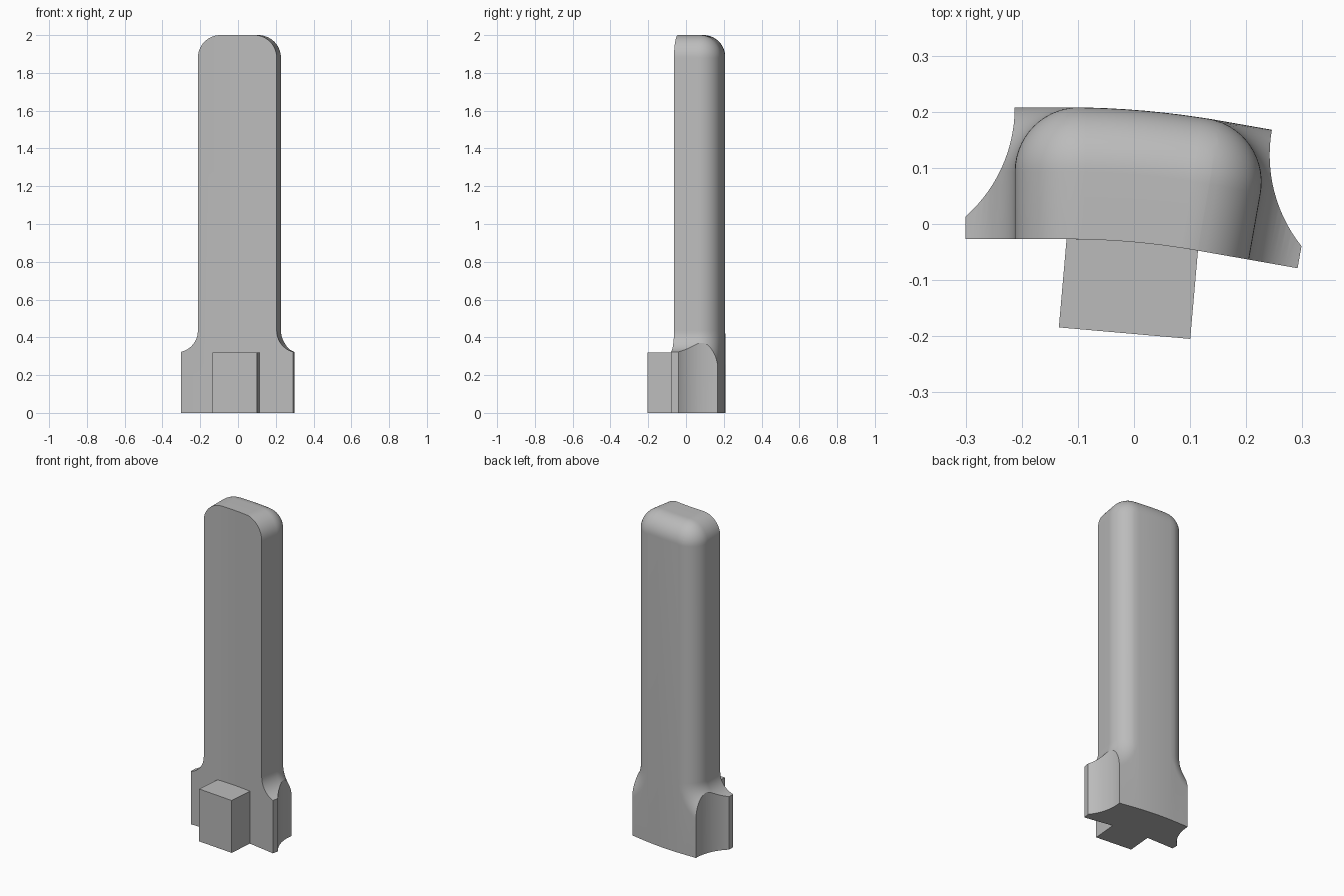
import bpy
import bmesh
from math import sin, cos, pi, sqrt, radians, asin
from mathutils import Matrix, Vector

cube = bpy.data.objects.get("Cube")
if cube:
    bpy.data.objects.remove(cube, do_unlink=True)

# Main dimensions
DEPTH = 0.235        # thickness front to back
COLUMN = 0.21        # half width of column
WING = 0.298         # half width of foot
FOOT_H = 0.32        # height of foot
FLARE = 0.115        # concave radius between column and foot
FILLET = 0.115       # rounding of back edges
TOP_R = 0.12         # rounding of top corners
BEND_HALF = 0.1175   # half length of curved middle
BEND_ANGLE = radians(10)
BEND_R = 2 * BEND_HALF / BEND_ANGLE
STEPS = 14

grey = bpy.data.materials.new("plain_grey")
grey.use_nodes = True
grey.diffuse_color = (0.5, 0.5, 0.5, 1)
grey.node_tree.nodes["Principled BSDF"].inputs["Base Color"].default_value = (0.5, 0.5, 0.5, 1)


def arc(cx, cy, r, a0, a1):
    return [(cx + r * cos(a0 + (a1 - a0) * k / STEPS),
             cy + r * sin(a0 + (a1 - a0) * k / STEPS)) for k in range(STEPS + 1)]


def mirrored(points):
    return points + [(-x, y) for x, y in reversed(points)]


def loft(name, rings):
    """Closed solid through rings of equal length."""
    bm = bmesh.new()
    loops = [[bm.verts.new(p) for p in ring] for ring in rings]
    for a, b in zip(loops, loops[1:]):
        for k in range(len(a)):
            n = (k + 1) % len(a)
            bm.faces.new((a[k], a[n], b[n], b[k]))
    bm.faces.new(loops[0])
    bm.faces.new(loops[-1])
    bmesh.ops.recalc_face_normals(bm, faces=bm.faces[:])
    mesh = bpy.data.meshes.new(name)
    bm.to_mesh(mesh)
    bm.free()
    obj = bpy.data.objects.new(name, mesh)
    mesh.materials.append(grey)
    bpy.context.collection.objects.link(obj)
    return obj


def silhouette(inset, y):
    """Outline of column and wide foot, shrunk by the inset."""
    half = [(0.45, 0), (0.45, FOOT_H - inset)]
    half += arc(COLUMN + FLARE, FOOT_H + FLARE, FLARE + inset, 1.5 * pi, pi)
    half += arc(COLUMN - TOP_R, 2 - TOP_R, TOP_R - inset, 0, pi / 2)
    return [(x, y, z) for x, z in mirrored(half)]


# Flared column with rounded back edges
rings = [silhouette(0, 0)]
for k in range(STEPS + 1):
    a = k / STEPS * pi / 2
    rings.append(silhouette(FILLET * (1 - cos(a)), DEPTH - FILLET + FILLET * sin(a)))
body = loft("body", rings)

# Footprint with scooped sides trims the foot
rise, run = DEPTH - 0.04, WING - COLUMN
scoop_r = (rise * rise + run * run) / (2 * run)
sweep = asin(rise / scoop_r)
half = [(WING, -0.1)] + arc(COLUMN + scoop_r, DEPTH, scoop_r, pi + sweep, pi) + [(COLUMN, 0.3)]
outline = mirrored(half)
trim = loft("footprint_trim", [[(x, y, z) for x, y in outline] for z in (-0.1, 2.1)])
trim.hide_render = True
mod = body.modifiers.new("trim", "BOOLEAN")
mod.operation = "INTERSECT"
mod.solver = "EXACT"
mod.object = trim
bpy.context.view_layer.update()
result = body.evaluated_get(bpy.context.evaluated_depsgraph_get())
bm = bmesh.new()
bm.from_mesh(result.to_mesh())
body.modifiers.clear()
bpy.data.objects.remove(trim, do_unlink=True)

# Slice the middle, then bend it gently
for k in range(9):
    x = BEND_HALF * (k / 4 - 1)
    bmesh.ops.bisect_plane(bm, geom=bm.verts[:] + bm.edges[:] + bm.faces[:],
                           plane_co=(x, 0, 0), plane_no=(1, 0, 0), dist=0.0001)
centre = Vector((-0.12, -0.027 - BEND_R, 0))


def bend(co):
    on_arc = max(-BEND_HALF, min(BEND_HALF, co.x))
    t = (on_arc + BEND_HALF) / BEND_R
    out = Vector((sin(t), cos(t), 0))
    along = Vector((cos(t), -sin(t), 0))
    return centre + out * (BEND_R + co.y) + along * (co.x - on_arc) + Vector((0, 0, co.z))


for v in bm.verts:
    v.co = bend(v.co)
bm.to_mesh(body.data)
bm.free()

# Square block on the front of the foot
block = loft("front_block", [[(x, y, z) for x, y in
             mirrored([(BEND_HALF, -0.163), (BEND_HALF, 0.02)])] for z in (0, FOOT_H)])
block.data.transform(Matrix.Translation(bend(Vector((0, 0, 0)))) @
                     Matrix.Rotation(-BEND_ANGLE / 2, 4, "Z"))

# Smooth curved faces, keep creases
bpy.ops.object.select_all(action="DESELECT")
for obj in (body, block):
    obj.select_set(True)
bpy.context.view_layer.objects.active = body
bpy.ops.object.shade_smooth_by_angle(angle=radians(25))
